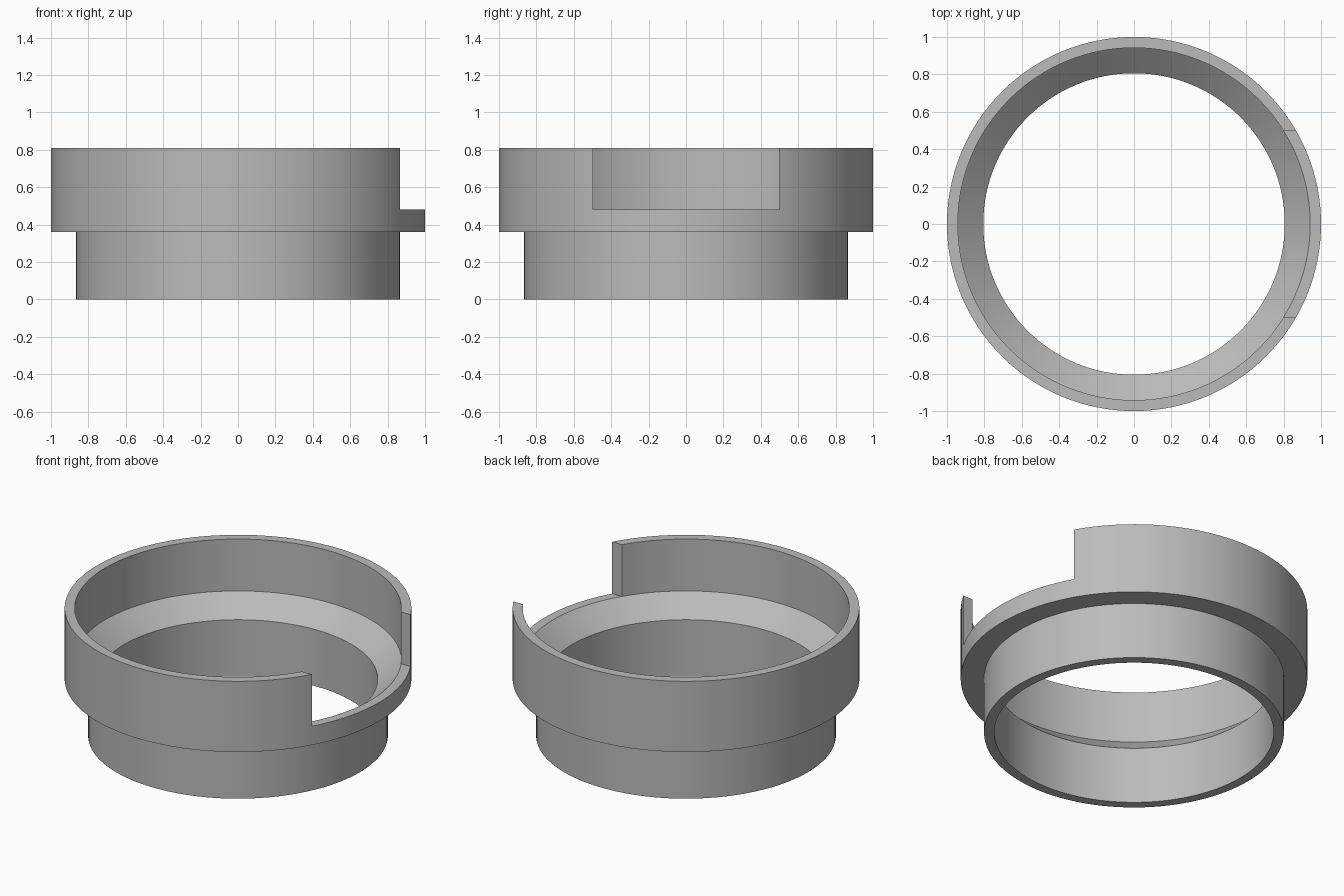
import bpy, bmesh, math
from mathutils import Vector

if "Cube" in bpy.data.objects:
    bpy.data.objects.remove(bpy.data.objects["Cube"])

SEGMENTS = 128
TOP, SHOULDER, LEDGE = 0.81, 0.36, 0.48

grey = bpy.data.materials.new("plain grey")
grey.use_nodes = True
colour = (0.50, 0.50, 0.50, 1)
grey.diffuse_color = colour
grey.node_tree.nodes["Principled BSDF"].inputs["Base Color"].default_value = colour


def add_object(name, bm):
    bmesh.ops.recalc_face_normals(bm, faces=bm.faces)
    mesh = bpy.data.meshes.new(name)
    bm.to_mesh(mesh)
    bm.free()
    mesh.materials.append(grey)
    obj = bpy.data.objects.new(name, mesh)
    bpy.context.collection.objects.link(obj)
    return obj


# Stepped collar: closed wall section (radius, height) revolved around z
section = [(0.806, 0), (0.865, 0), (0.865, SHOULDER), (1, SHOULDER),
           (1, TOP), (0.942, TOP), (0.942, LEDGE), (0.806, SHOULDER)]
bm = bmesh.new()
verts = [bm.verts.new((r, 0, z)) for r, z in section]
edges = [bm.edges.new((a, b)) for a, b in zip(verts, verts[1:] + verts[:1])]
bmesh.ops.spin(bm, geom=verts + edges, cent=(0, 0, 0), axis=(0, 0, 1),
               angle=math.tau, steps=SEGMENTS, use_merge=True)
bmesh.ops.remove_doubles(bm, verts=bm.verts, dist=1e-4)
collar = add_object("stepped_collar", bm)

# Box that opens the notch in the left side of the upper wall
bm = bmesh.new()
bmesh.ops.create_cube(bm, size=1)
bmesh.ops.scale(bm, vec=(1, 0.994, 0.6), verts=bm.verts)
bmesh.ops.translate(bm, vec=Vector((0.9, 0, LEDGE + 0.3)), verts=bm.verts)
cutter = add_object("notch_cutter", bm)
cutter.hide_render = True

cut = collar.modifiers.new("notch", "BOOLEAN")
cut.operation = "DIFFERENCE"
cut.solver = "EXACT"
cut.object = cutter

# Apply the cut, then smooth the round walls and keep the rims sharp
bpy.ops.object.select_all(action="DESELECT")
collar.select_set(True)
bpy.context.view_layer.objects.active = collar
bpy.ops.object.modifier_apply(modifier=cut.name)
bpy.data.objects.remove(cutter)
bpy.ops.object.shade_smooth_by_angle(angle=math.radians(30))
